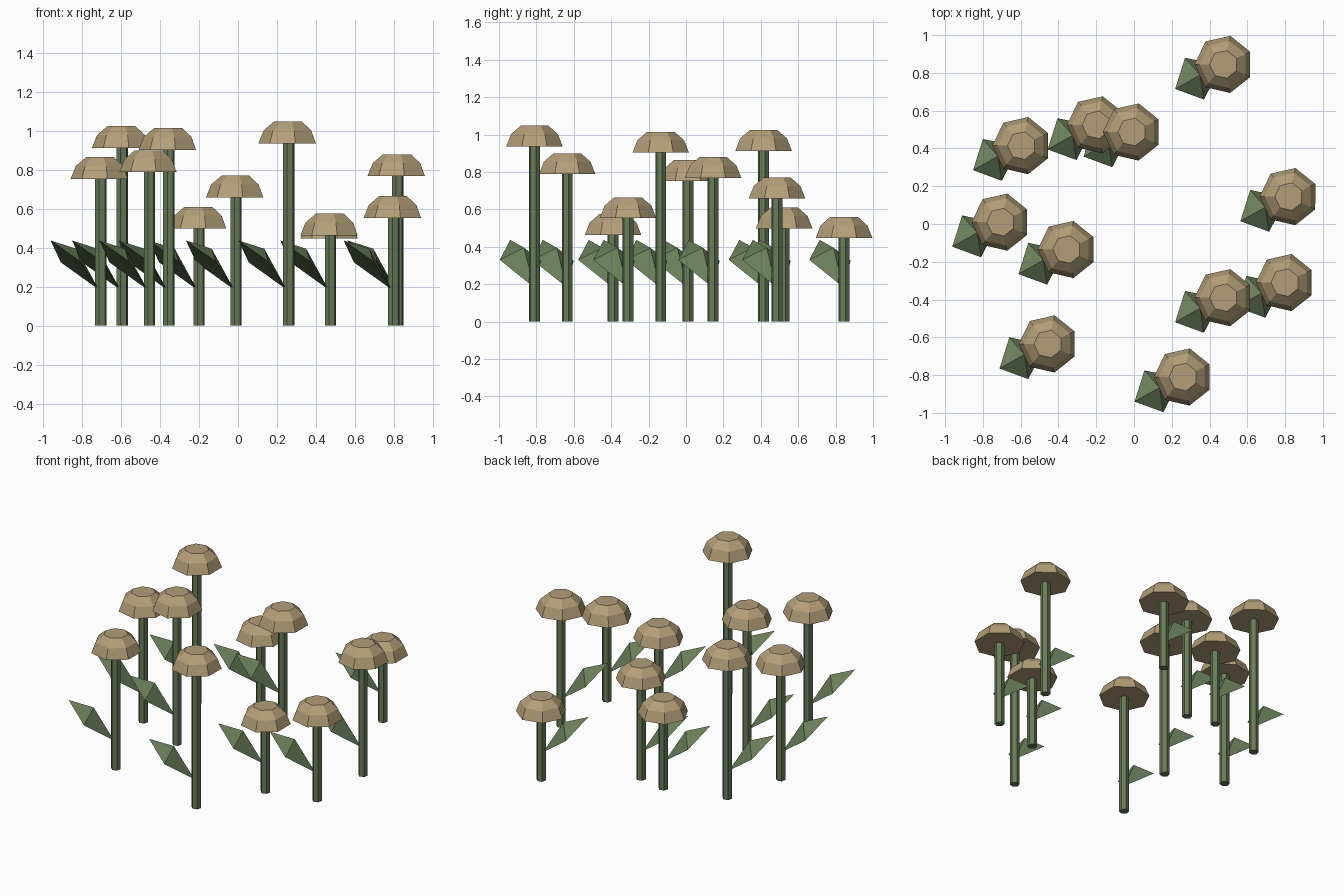
import bpy
import math

cube = bpy.data.objects.get("Cube")
if cube:
    bpy.data.objects.remove(cube, do_unlink=True)


def make_material(name, rgb):
    mat = bpy.data.materials.new(name)
    mat.use_nodes = True
    mat.diffuse_color = (*rgb, 1)
    mat.node_tree.nodes["Principled BSDF"].inputs["Base Color"].default_value = (*rgb, 1)
    return mat


TAN = make_material("cap tan", (0.45, 0.345, 0.19))
GREEN = make_material("stem green", (0.14, 0.205, 0.10))


def make_mesh(name, verts, faces, mat):
    mesh = bpy.data.meshes.new(name)
    mesh.from_pydata(verts, [], faces)
    mesh.materials.append(mat)
    mesh.update()
    return mesh


def lathe(name, profile, sides, turn, mat):
    """Closed faceted solid from (radius, height) rings, listed bottom to top."""
    verts = []
    for radius, z in profile:
        for i in range(sides):
            a = math.radians(turn) + math.tau * i / sides
            verts.append((radius * math.cos(a), radius * math.sin(a), z))
    faces = [tuple(reversed(range(sides)))]
    for k in range(len(profile) - 1):
        low, high = k * sides, (k + 1) * sides
        for i in range(sides):
            j = (i + 1) % sides
            faces.append((low + i, low + j, high + j, high + i))
    top = (len(profile) - 1) * sides
    faces.append(tuple(range(top, top + sides)))
    return make_mesh(name, verts, faces, mat)


# Cap: seven-sided faceted dome, its flat top at the origin
CAP_DEPTH = 0.112
cap_mesh = lathe("cap", [(0.155, -CAP_DEPTH), (0.128, -0.045), (0.075, 0)], 7, 77, TAN)

# Stem: six-sided post of unit height
stem_mesh = lathe("stem", [(0.03, 0), (0.03, 1)], 6, 15, GREEN)

# Leaf: kite with a flat underside and a raised middle point
leaf_mesh = make_mesh(
    "leaf",
    [(-0.01, -0.005, 0.185),     # base at the stem
     (-0.205, 0.035, 0.325),     # side corner
     (-0.257, -0.13, 0.437),     # tip
     (-0.105, -0.186, 0.33),     # other side corner
     (-0.125, -0.056, 0.395)],   # ridge
    [(1, 0, 4), (2, 1, 4), (3, 2, 4), (0, 3, 4), (0, 1, 2), (0, 2, 3)],
    GREEN)


def place(name, mesh, location, height=1):
    obj = bpy.data.objects.new(name, mesh)
    obj.location = location
    obj.scale.z = height
    bpy.context.collection.objects.link(obj)


# Each plant: x, y, total height
PLANTS = [
    (0.475, 0.845, 0.56), (-0.20, 0.525, 0.61), (-0.01, 0.487, 0.77),
    (-0.595, 0.415, 1.025), (-0.705, 0.01, 0.865), (-0.355, -0.135, 1.015),
    (0.82, 0.145, 0.88), (0.80, -0.31, 0.665), (0.475, -0.39, 0.575),
    (0.26, -0.81, 1.048), (-0.455, -0.635, 0.90),
]
for n, (x, y, top) in enumerate(PLANTS, 1):
    place(f"cap_{n}", cap_mesh, (x, y, top))
    place(f"stem_{n}", stem_mesh, (x, y, 0), top - CAP_DEPTH + 0.02)
    place(f"leaf_{n}", leaf_mesh, (x, y, 0))
